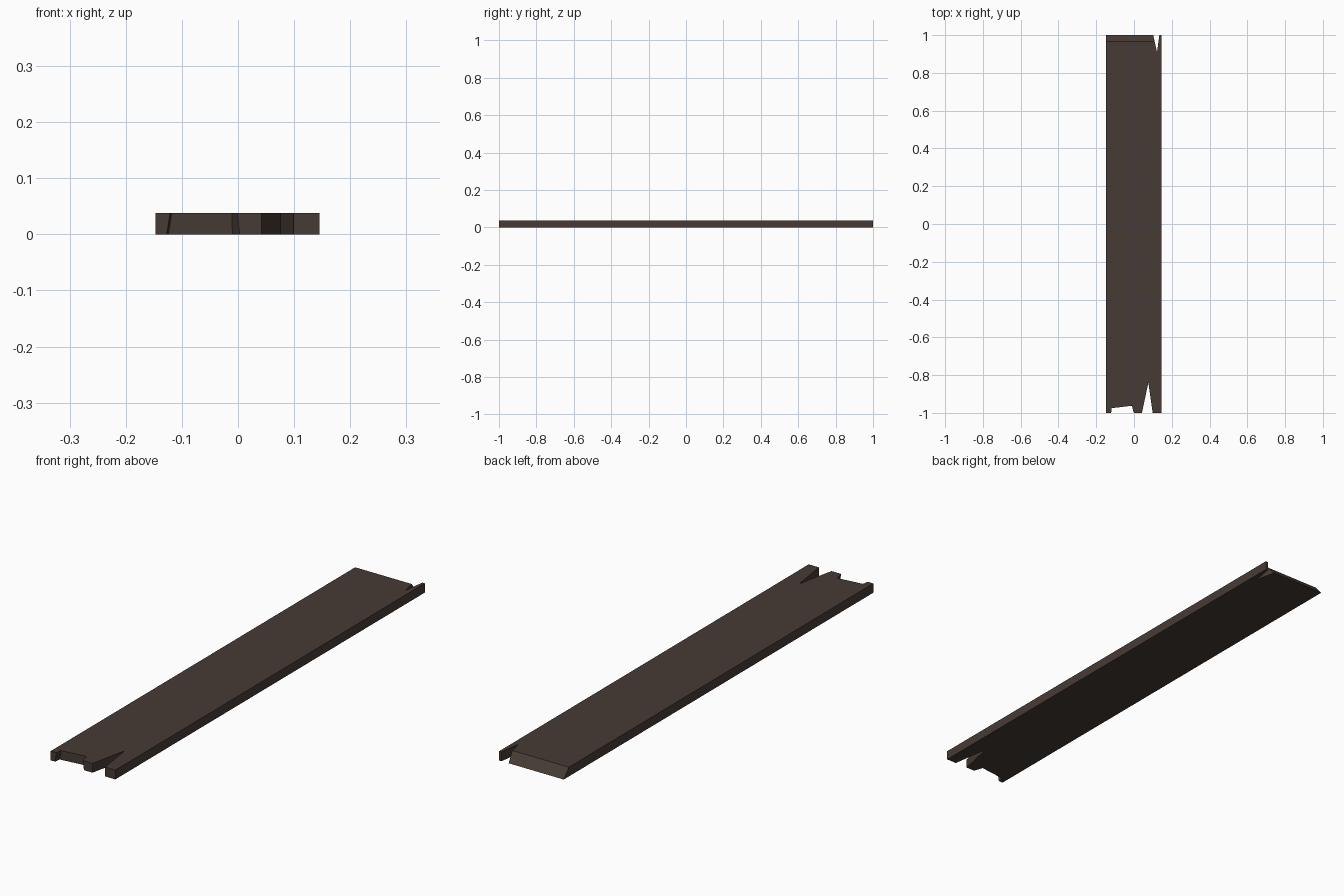
import bpy, bmesh

if "Cube" in bpy.data.objects:
    bpy.data.objects.remove(bpy.data.objects["Cube"])

THICK = 0.038

# Plank outline, counter-clockwise: (bottom x, bottom y, top x, top y)
def same(x, y):
    return (x, y, x, y)

outline = [
    # front end: shallow broken step, then a split
    same(-0.147, -1.0),
    (-0.127, -1.0, -0.121, -1.0),
    (-0.124, -0.975, -0.118, -0.975),
    (-0.010, -0.962, -0.011, -0.962),
    (0.003, -1.0, -0.001, -1.0),
    same(0.042, -1.0),
    same(0.076, -0.84),
    same(0.099, -1.0),
    same(0.145, -1.0),
    # back end: thin sliver, split, then slanted cut
    same(0.145, 1.0),
    same(0.134, 1.0),
    same(0.122, 0.91),
    (0.102, 1.0, 0.109, 0.967),
    (-0.147, 1.0, -0.147, 0.967),
]

bm = bmesh.new()
low = [bm.verts.new((a, b, 0)) for a, b, c, d in outline]
high = [bm.verts.new((c, d, THICK)) for a, b, c, d in outline]
n = len(outline)
caps = [bm.faces.new(low[::-1]), bm.faces.new(high)]
for i in range(n):
    j = (i + 1) % n
    bm.faces.new((low[i], low[j], high[j], high[i]))
bm.normal_update()
bmesh.ops.triangulate(bm, faces=caps)
bmesh.ops.recalc_face_normals(bm, faces=bm.faces)

mesh = bpy.data.meshes.new("broken_plank")
bm.to_mesh(mesh)
bm.free()

# Dark wood colour
wood = bpy.data.materials.new("dark_wood")
wood.diffuse_color = (0.062, 0.044, 0.036, 1)
wood.use_nodes = True
wood.node_tree.nodes["Principled BSDF"].inputs["Base Color"].default_value = wood.diffuse_color
mesh.materials.append(wood)

plank = bpy.data.objects.new("broken_plank", mesh)
bpy.context.collection.objects.link(plank)
